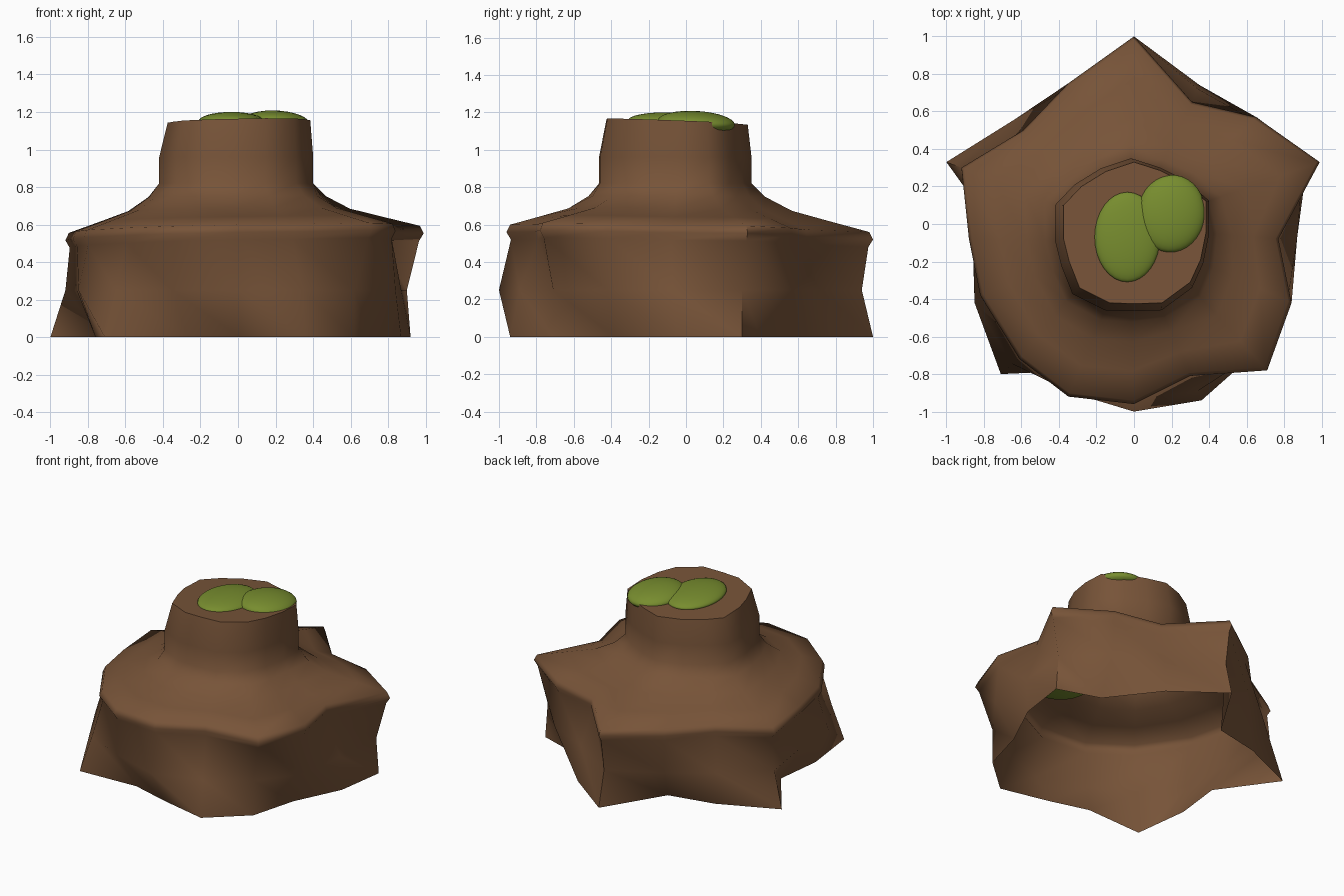
import bpy, bmesh, math

if "Cube" in bpy.data.objects:
    bpy.data.objects.remove(bpy.data.objects["Cube"])

def material(name, rgb):
    m = bpy.data.materials.new(name)
    m.diffuse_color = (*rgb, 1)
    m.use_nodes = True
    m.node_tree.nodes["Principled BSDF"].inputs["Base Color"].default_value = m.diffuse_color
    return m

bark = material("bark brown", (0.185, 0.088, 0.040))
green = material("moss green", (0.185, 0.265, 0.028))

# Outlines, clockwise from the back (+y), 16 points each
base = [(0, 1), (.35, .74), (.615, .40), (.92, .30), (.87, -.05), (.71, -.38), (.62, -.71), (.36, -.94),
        (.01, -.86), (-.27, -.78), (-.71, -.80), (-.76, -.40), (-.72, -.06), (-1, .33), (-.59, .51), (-.26, .58)]
middle = [(0, .94), (.34, .72), (.66, .565), (.90, .30), (.87, -.07), (.84, -.42), (.62, -.71), (.34, -.89),
          (0, -1), (-.35, -.89), (-.65, -.745), (-.85, -.42), (-.86, -.09), (-.92, .30), (-.64, .555), (-.35, .75)]
rim = [(0, 1), (.31, .65), (.65, .57), (.99, .33), (.77, -.08), (.84, -.42), (.71, -.78), (.30, -.81),
       (0, -.96), (-.35, -.92), (-.61, -.72), (-.82, -.38), (-.88, -.08), (-.92, .30), (-.59, .50), (-.35, .75)]
cap = [(0, .33), (.14, .285), (.27, .22), (.385, .12), (.385, -.04), (.355, -.19), (.30, -.31), (.15, -.42),
       (0, -.425), (-.13, -.42), (-.29, -.34), (-.345, -.2), (-.375, -.08), (-.375, .1), (-.28, .2), (-.15, .28)]
N = len(rim)

def ring(points, z):
    return [(x, y, z) for x, y in points]

def rim_ring(scale, dz):
    return [(x * scale, y * scale, .55 + .02 * x - .02 * y + dz) for x, y in rim]

neck = [(x * 1.08 - .015, (y + .05) * 1.08 - .06) for x, y in cap]

def shoulder(t, z):
    # blend from the root rim to the neck, flattening the tilt on the way up
    return [(a[0] * .97 * (1 - t) + b[0] * t, a[1] * .97 * (1 - t) + b[1] * t,
             z + (.02 * a[0] - .02 * a[1]) * (1 - t)) for a, b in zip(rim, neck)]

rings = [ring(base, 0), ring(middle, .25), rim_ring(.975, -.05), rim_ring(1, -.01), rim_ring(.98, .03),
         shoulder(.32, .63), shoulder(.65, .68), shoulder(.88, .75),
         ring(neck, .82), ring(neck, .96),
         [(x, y, 1.147 + .02 * x - .04 * y) for x, y in cap]]

# Stump: open-bottomed shell with a flat cut top; the root walls twist along diagonals
bm = bmesh.new()
loops = [[bm.verts.new(p) for p in r] for r in rings]
for k, (lo, hi) in enumerate(zip(loops, loops[1:])):
    for i in range(N):
        j = (i + 1) % N
        if k < 2:
            bm.faces.new((lo[j], lo[i], hi[j]))
            bm.faces.new((lo[i], hi[i], hi[j]))
        else:
            bm.faces.new((lo[j], lo[i], hi[i], hi[j]))
bm.faces.new(loops[-1][::-1])
me = bpy.data.meshes.new("tree_stump")
bm.to_mesh(me)
bm.free()
stump = bpy.data.objects.new("tree_stump", me)
bpy.context.collection.objects.link(stump)
me.materials.append(bark)

def smooth(ob, angle):
    bpy.ops.object.select_all(action='DESELECT')
    bpy.context.view_layer.objects.active = ob
    ob.select_set(True)
    bpy.ops.object.shade_smooth_by_angle(angle=math.radians(angle))

smooth(stump, 70)

# Moss: two flattened pads on the cut top and one under the shoulder
for name, loc, size, rot in [
        ("moss_left", (-.035, -.07, 1.15), (.175, .24, .05), (-.03, 0, 0)),
        ("moss_right", (.20, .055, 1.144), (.18, .207, .063), (-.06, .03, -.1)),
        ("moss_under_shoulder", (.26, -.44, .62), (.21, .21, .045), (0, 0, 0))]:
    bpy.ops.mesh.primitive_uv_sphere_add(segments=32, ring_count=16, radius=1, location=loc, rotation=rot)
    pad = bpy.context.object
    pad.name = name
    pad.scale = size
    pad.data.materials.append(green)
    smooth(pad, 60)
